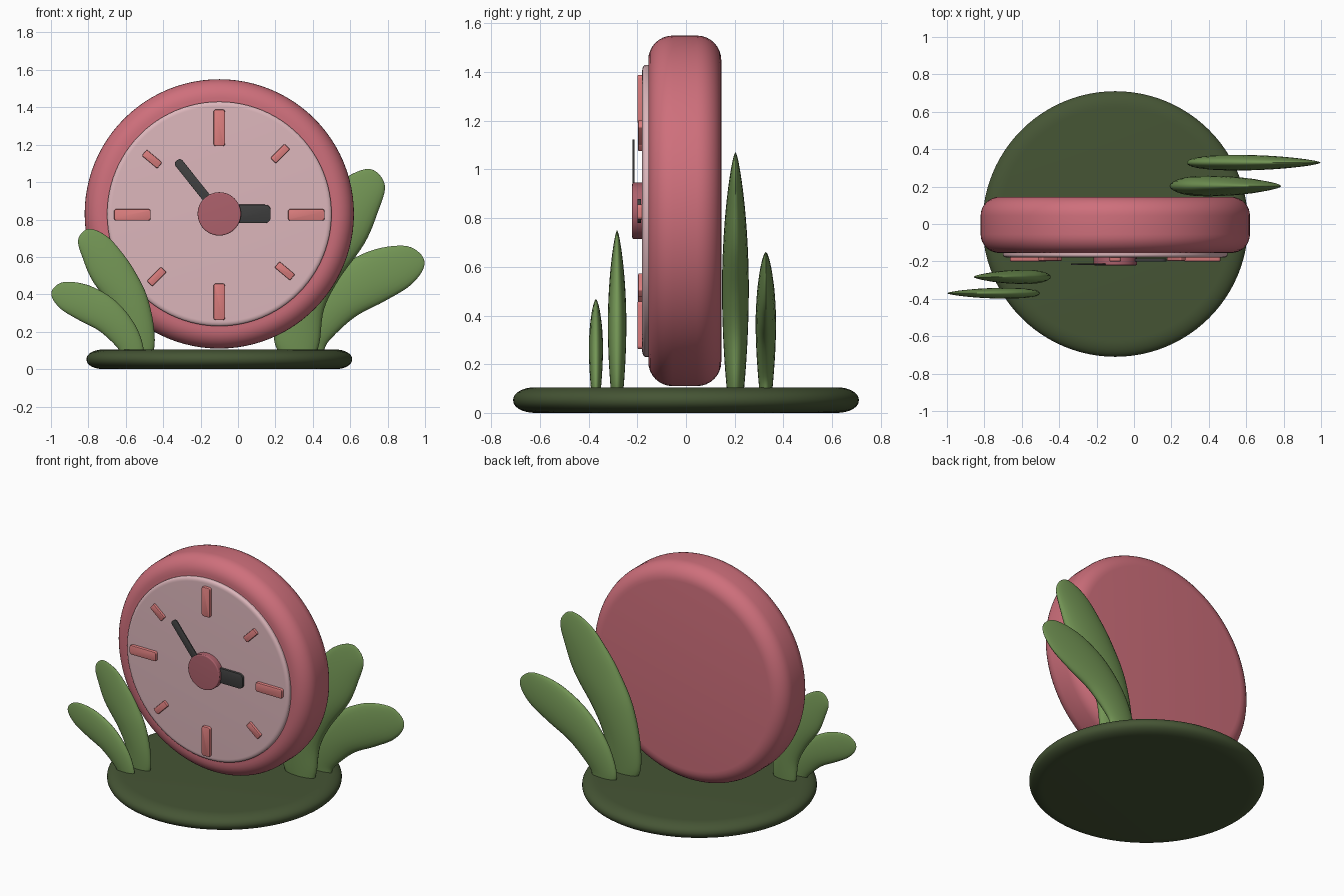
import bpy, bmesh, math
from mathutils import Matrix, Vector

if "Cube" in bpy.data.objects:
    bpy.data.objects.remove(bpy.data.objects["Cube"])

CX, CZ = -0.1, 0.83   # clock centre


def material(name, rgb):
    m = bpy.data.materials.new(name)
    m.diffuse_color = (*rgb, 1)
    m.use_nodes = True
    m.node_tree.nodes["Principled BSDF"].inputs["Base Color"].default_value = m.diffuse_color
    return m


PINK = material("pink", (0.62, 0.16, 0.20))
PALE = material("pale_pink", (0.72, 0.47, 0.50))
CORAL = material("coral", (0.72, 0.21, 0.21))
ROSE = material("rose", (0.42, 0.12, 0.15))
DARK = material("charcoal", (0.05, 0.05, 0.05))
LEAF = material("leaf_green", (0.17, 0.30, 0.09))
MOSS = material("dark_green", (0.06, 0.09, 0.035))


def finish(name, bm, mat, angle=40):
    bmesh.ops.recalc_face_normals(bm, faces=bm.faces[:])
    me = bpy.data.meshes.new(name)
    bm.to_mesh(me)
    bm.free()
    ob = bpy.data.objects.new(name, me)
    bpy.context.collection.objects.link(ob)
    me.materials.append(mat)
    bpy.ops.object.select_all(action='DESELECT')
    ob.select_set(True)
    bpy.context.view_layer.objects.active = ob
    bpy.ops.object.shade_smooth_by_angle(angle=math.radians(angle))
    return ob


def disc(name, radius, a0, a1, lo, hi, mat, frame, n=96, k=8):
    """Lathed disc from a0 to a1 along its axis; lo/hi = (radial, axial) corner rounding."""
    prof = []
    for i in range(k + 1):
        t = math.pi / 2 * i / k
        prof.append((radius - lo[0] * (1 - math.sin(t)), a0 + lo[1] * (1 - math.cos(t))))
    for i in range(k + 1):
        t = math.pi / 2 * i / k
        prof.append((radius - hi[0] * (1 - math.cos(t)), a1 - hi[1] * (1 - math.sin(t))))
    bm = bmesh.new()
    rings = [[bm.verts.new(frame @ Vector((r * math.cos(2 * math.pi * j / n),
                                           r * math.sin(2 * math.pi * j / n), a)))
              for j in range(n)] for r, a in prof]
    for p, q in zip(rings, rings[1:]):
        for j in range(n):
            bm.faces.new((p[j], p[(j + 1) % n], q[(j + 1) % n], q[j]))
    bm.faces.new(rings[0])
    bm.faces.new(rings[-1])
    bmesh.ops.remove_doubles(bm, verts=bm.verts[:], dist=1e-5)
    return finish(name, bm, mat)


def bar(name, x, z, length, width, y0, y1, deg, corner, edge, mat):
    """Rounded bar lying on the dial, turned by deg in the front view."""
    bm = bmesh.new()
    bmesh.ops.create_cube(bm, size=1)
    bmesh.ops.scale(bm, vec=(length, y1 - y0, width), verts=bm.verts[:])
    along = [e for e in bm.edges if abs(e.verts[0].co.y - e.verts[1].co.y) > 1e-4]
    bmesh.ops.bevel(bm, geom=along, offset=corner, segments=6, profile=0.5, affect='EDGES')
    front = [e for e in bm.edges if all(v.co.y < 0 for v in e.verts)]
    bmesh.ops.bevel(bm, geom=front, offset=edge, segments=2, profile=0.5, affect='EDGES')
    m = Matrix.Translation((x, (y0 + y1) / 2, z)) @ Matrix.Rotation(-math.radians(deg), 4, 'Y')
    bmesh.ops.transform(bm, matrix=m, verts=bm.verts[:])
    return finish(name, bm, mat)


def leaf(name, base, left, tip, right, y, thick, place, sub=6, n=24):
    """Leaf from its two edges: elliptical sections across each edge pair."""
    pts = [Vector(p) for p in [base] + left + [tip] + right[::-1] + [base]]
    pts = [Vector(right[0])] + pts + [Vector(left[0])]
    curve = []
    for a, b, c, d in zip(pts, pts[1:], pts[2:], pts[3:]):
        for i in range(sub):
            t = i / sub
            curve.append(0.5 * (2 * b + (c - a) * t + (2 * a - 5 * b + 4 * c - d) * t * t
                                + (3 * b - a - 3 * c + d) * t ** 3))
    half = len(curve) // 2
    mids = [(curve[i] + curve[-i]) / 2 for i in range(1, half)]
    mids = [curve[0]] + mids + [curve[half]]
    dist = [0]
    for p, q in zip(mids, mids[1:]):
        dist.append(dist[-1] + (q - p).length)
    bm = bmesh.new()

    def vert(p, dy):
        q = place(p)
        return bm.verts.new((q[0], y + dy, q[1]))

    start, end, rings = vert(mids[0], 0), vert(mids[-1], 0), []
    for i in range(1, half):
        s = dist[i] / dist[-1]
        th = thick * math.sin(math.pi * (0.12 + 0.88 * s)) ** 0.65
        h = (curve[i] - curve[-i]) / 2
        rings.append([vert(mids[i] + h * math.cos(2 * math.pi * j / n),
                           th * math.sin(2 * math.pi * j / n)) for j in range(n)])
    for p, q in zip(rings, rings[1:]):
        for j in range(n):
            bm.faces.new((p[j], p[(j + 1) % n], q[(j + 1) % n], q[j]))
    for j in range(n):
        bm.faces.new((start, rings[0][j], rings[0][(j + 1) % n]))
        bm.faces.new((end, rings[-1][j], rings[-1][(j + 1) % n]))
    return finish(name, bm, LEAF, 60)


# Base plate
disc("base", 0.71, 0, 0.105, (0.09, 0.05), (0.09, 0.05), MOSS, Matrix.Translation((CX, 0, 0)))

# Clock body, dial and hub (lathed along y, axis pointing to the front)
front = Matrix.Translation((CX, 0, CZ)) @ Matrix.Rotation(math.pi / 2, 4, 'X')
disc("clock_body", 0.72, -0.145, 0.155, (0.1, 0.1), (0.1, 0.1), PINK, front)
disc("dial", 0.6, 0.10, 0.18, (0.005, 0.005), (0.025, 0.015), PALE, front)
disc("hub", 0.116, 0.17, 0.221, (0.004, 0.004), (0.008, 0.006), ROSE, front, n=48)

# Hour markers: four long, four short
for i in range(4):
    a = math.pi / 2 * i
    bar(f"long_marker_{i}", CX + 0.465 * math.cos(a), CZ - 0.005 + 0.465 * math.sin(a),
        0.196, 0.062, -0.20, -0.17, 90 * i, 0.014, 0.006, CORAL)
for i, (x, z, deg) in enumerate([(0.225, 1.152, 45), (-0.46, 1.123, -40),
                                 (-0.435, 0.495, 45), (0.25, 0.525, -40)]):
    bar(f"short_marker_{i}", x, z, 0.108, 0.042, -0.197, -0.17, deg, 0.008, 0.005, CORAL)

# Hands
bar("hour_hand", 0.04, CZ, 0.27, 0.098, -0.20, -0.185, 0, 0.03, 0.002, DARK)
bar("minute_hand", -0.215, 0.975, 0.36, 0.048, -0.219, -0.212, 128.5, 0.02, 0.001, DARK)

# Leaves: two shapes, small pair front left, mirrored and enlarged pair back right
tall = dict(base=(-0.535, 0.035), tip=(-0.80, 0.75),
            left=[(-0.59, 0.055), (-0.614, 0.11), (-0.631, 0.233), (-0.686, 0.343),
                  (-0.779, 0.474), (-0.827, 0.585), (-0.855, 0.69)],
            right=[(-0.48, 0.055), (-0.447, 0.12), (-0.453, 0.25), (-0.49, 0.40),
                   (-0.55, 0.52), (-0.61, 0.61), (-0.70, 0.71)])
short = dict(base=(-0.575, 0.045), tip=(-0.985, 0.435),
             left=[(-0.62, 0.065), (-0.645, 0.115), (-0.74, 0.203), (-0.85, 0.262),
                   (-0.945, 0.32), (-0.995, 0.385)],
             right=[(-0.53, 0.05), (-0.505, 0.11), (-0.552, 0.24), (-0.655, 0.365),
                    (-0.79, 0.445), (-0.92, 0.467)])
K = 1.45
leaf("front_tall_leaf", y=-0.283, thick=0.038, place=lambda p: (p[0], p[1]), **tall)
leaf("front_short_leaf", y=-0.37, thick=0.029, place=lambda p: (p[0], p[1]), **short)
leaf("back_tall_leaf", y=0.203, thick=0.055,
     place=lambda p: (0.785 - K * (p[0] + 0.855), 1.07 - K * (0.75 - p[1])), **tall)
leaf("back_short_leaf", y=0.328, thick=0.042,
     place=lambda p: (1.0 - K * (p[0] + 1.0), 0.66 - K * (0.467 - p[1])), **short)
